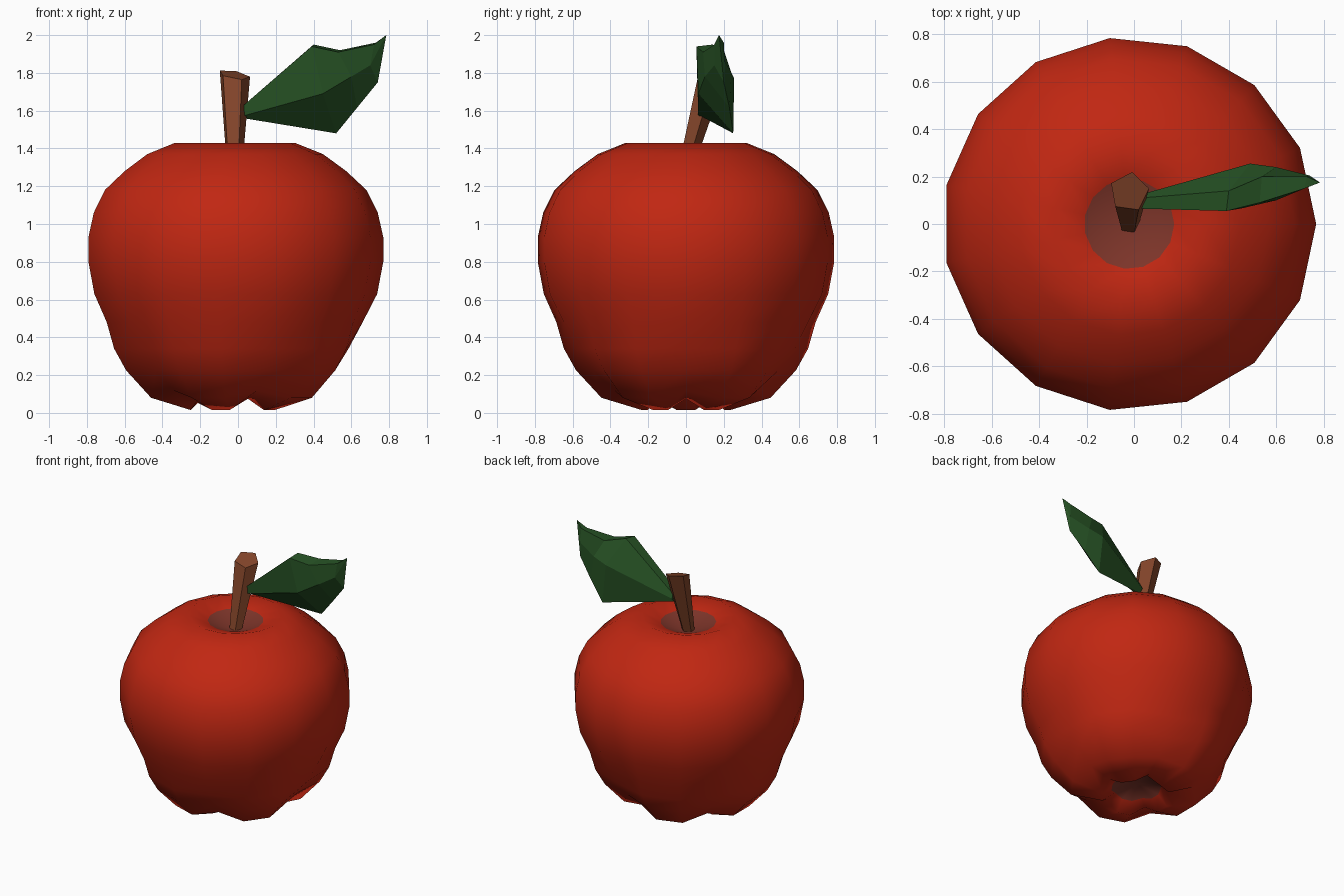
import bpy, bmesh, math

if "Cube" in bpy.data.objects:
    bpy.data.objects.remove(bpy.data.objects["Cube"])


def material(name, rgb):
    m = bpy.data.materials.new(name)
    m.diffuse_color = (*rgb, 1)
    m.use_nodes = True
    m.node_tree.nodes["Principled BSDF"].inputs["Base Color"].default_value = m.diffuse_color
    return m


RED = material("apple red", (0.53, 0.02, 0.006))
HOLLOW = material("hollow brown", (0.21, 0.036, 0.023))
BROWN = material("stem brown", (0.23, 0.06, 0.023))
GREEN = material("leaf green", (0.02, 0.085, 0.018))


def loft(name, rings, mats, start=None, end=None, smooth=False):
    """Skin equal-length rings; each end closes to a point, or flat when None."""
    bm = bmesh.new()
    loops = [[bm.verts.new(p) for p in ring] for ring in rings]
    n = len(loops[0])
    for a, b in zip(loops, loops[1:]):
        for i in range(n):
            j = (i + 1) % n
            bm.faces.new((a[i], a[j], b[j], b[i]))
    for loop, tip in ((loops[0], start), (loops[-1], end)):
        if tip is None:
            bm.faces.new(loop)
        else:
            v = bm.verts.new(tip)
            for i in range(n):
                bm.faces.new((loop[i], loop[(i + 1) % n], v))
    bmesh.ops.recalc_face_normals(bm, faces=bm.faces)
    for f in bm.faces:
        f.smooth = smooth
    me = bpy.data.meshes.new(name)
    bm.to_mesh(me)
    bm.free()
    for m in mats:
        me.materials.append(m)
    ob = bpy.data.objects.new(name, me)
    bpy.context.collection.objects.link(ob)
    return ob


# Apple body: radius, height, then inward and upward shift in the five valleys
CX, SIDES = -0.02, 15
profile = [
    (0.17, 0.09, 0.0, 0.02), (0.235, 0.015, 0.0, 0.06), (0.45, 0.08, 0.05, 0.04),
    (0.585, 0.225, 0.07, 0.0), (0.65, 0.34, 0.045, 0.0), (0.69, 0.48, 0.01, 0.0),
    (0.757, 0.63, 0, 0), (0.789, 0.80, 0, 0), (0.789, 0.93, 0, 0),
    (0.76, 1.06, 0, 0), (0.70, 1.18, 0, 0), (0.593, 1.28, 0, 0),
    (0.47, 1.37, 0, 0), (0.32, 1.43, 0, 0), (0.19, 1.385, 0, 0)]
rings = []
for r, z, dr, dz in profile:
    ring = []
    for i in range(SIDES):
        a = math.tau * i / SIDES
        k = 1 if i % 3 == 0 else 0
        ring.append((CX + (r - dr * k) * math.cos(a), (r - dr * k) * math.sin(a), z + dz * k))
    rings.append(ring)
apple = loft("apple_body", rings, [RED, HOLLOW], (CX, 0, 0.14), (CX, 0, 1.31), True)
# The two hollows are the triangles around the centre line
for p in apple.data.polygons:
    if len(p.vertices) == 3:
        p.material_index = 1


# Stem: leaning five-sided taper with a slanted top
def pentagon(cx, cy, cz, r, sx, sy):
    pts = []
    for i in range(5):
        a = math.radians(82 + 72 * i)
        x, y = r * math.cos(a), r * math.sin(a)
        pts.append((cx + x, cy + y, cz + sx * x + sy * y))
    return pts


loft("stem", [pentagon(-0.02, -0.005, 1.29, 0.042, 0, 0),
              pentagon(-0.02, 0.135, 1.79, 0.085, -0.17, 0.25)], [BROWN])

# Leaf: sections of upper front, upper back, back ridge, lower edge, front ridge
leaf = [
    [(0.02, 0.065, 1.62), (0.03, 0.11, 1.62), (0.03, 0.125, 1.59), (0.03, 0.10, 1.56), (0.02, 0.065, 1.57)],
    [(0.39, 0.055, 1.94), (0.40, 0.14, 1.95), (0.49, 0.255, 1.77), (0.52, 0.25, 1.48), (0.45, 0.065, 1.69)],
    [(0.53, 0.09, 1.91), (0.54, 0.20, 1.92), (0.60, 0.24, 1.80), (0.63, 0.23, 1.615), (0.60, 0.10, 1.78)],
    [(0.72, 0.15, 1.95), (0.73, 0.20, 1.96), (0.74, 0.205, 1.86), (0.74, 0.20, 1.75), (0.70, 0.15, 1.84)]]
loft("leaf", leaf, [GREEN], None, (0.785, 0.175, 2.0))
